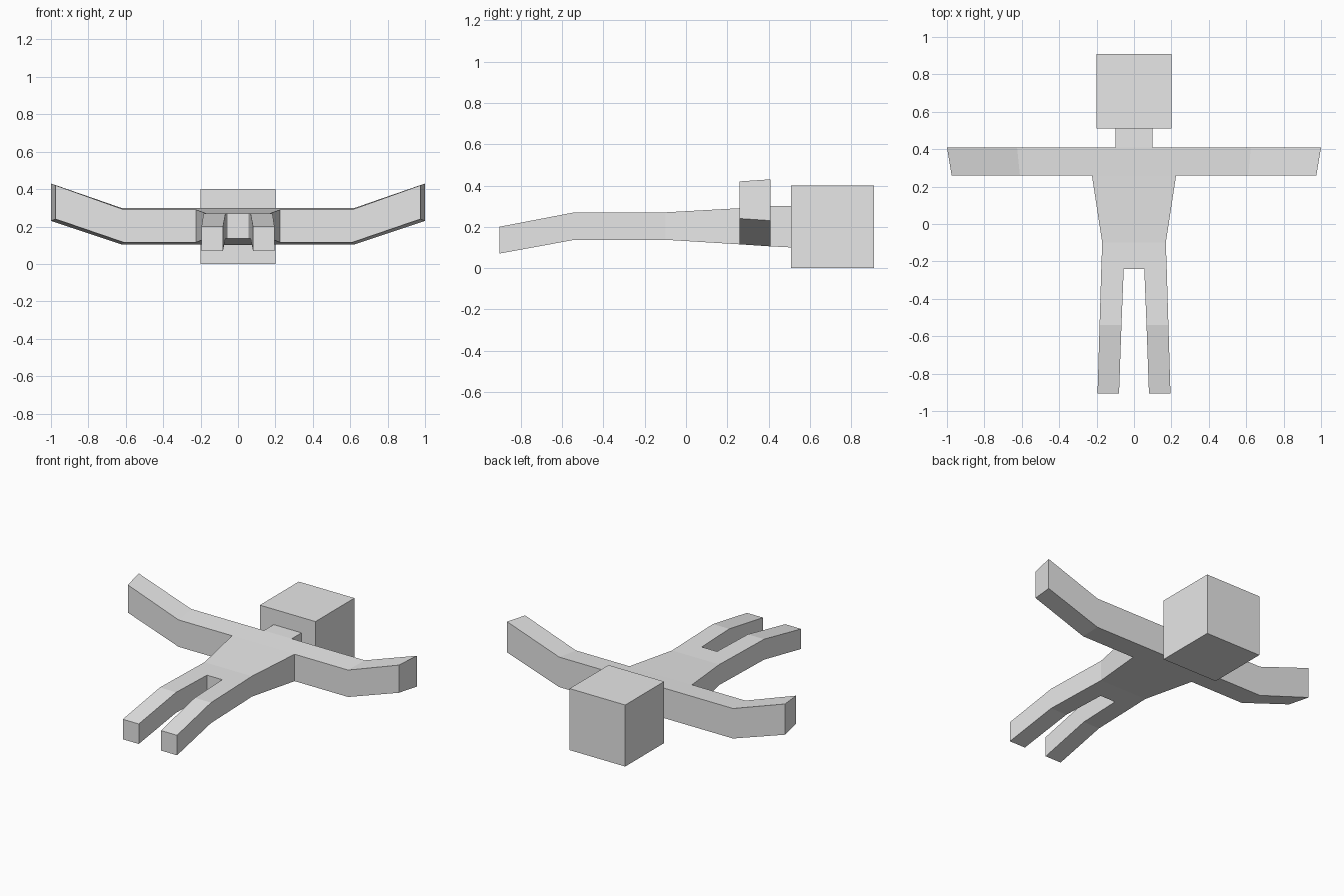
import bpy
import bmesh

cube = bpy.data.objects.get("Cube")
if cube:
    bpy.data.objects.remove(cube)

grey = bpy.data.materials.new("plain_grey")
grey.use_nodes = True
colour = (0.8, 0.8, 0.8, 1)
grey.diffuse_color = colour
grey.node_tree.nodes["Principled BSDF"].inputs["Base Color"].default_value = colour


def add_object(name, bm):
    bmesh.ops.recalc_face_normals(bm, faces=bm.faces)
    mesh = bpy.data.meshes.new(name)
    bm.to_mesh(mesh)
    bm.free()
    mesh.materials.append(grey)
    obj = bpy.data.objects.new(name, mesh)
    bpy.context.collection.objects.link(obj)
    return obj


# Plan of the left half: name -> x, y, underside z, top z
plan = {
    "neck_mid": (0, 0.51, 0.10, 0.30), "neck_side": (0.10, 0.51, 0.10, 0.30),
    "nape_mid": (0, 0.41, 0.105, 0.30), "nape_side": (0.10, 0.41, 0.105, 0.30),
    "shoulder": (0.225, 0.41, 0.105, 0.30),
    "elbow_back": (0.625, 0.41, 0.105, 0.30), "hand_back": (1.0, 0.41, 0.23, 0.43),
    "chest_mid": (0, 0.26, 0.115, 0.29), "armpit": (0.225, 0.26, 0.115, 0.29),
    "chest_side": (0.10, 0.26, 0.115, 0.29),
    "elbow_front": (0.61, 0.26, 0.115, 0.29), "hand_front": (0.975, 0.26, 0.24, 0.42),
    "waist_mid": (0, -0.10, 0.137, 0.27), "waist_in": (0.055, -0.10, 0.137, 0.27),
    "waist_side": (0.17, -0.10, 0.137, 0.27),
    "crotch_mid": (0, -0.24, 0.137, 0.27), "crotch_in": (0.055, -0.24, 0.137, 0.27),
    "hip": (0.175, -0.24, 0.137, 0.27),
    "knee_in": (0.067, -0.54, 0.137, 0.27), "knee_out": (0.184, -0.54, 0.137, 0.27),
    "foot_in": (0.08, -0.905, 0.07, 0.20), "foot_out": (0.195, -0.905, 0.07, 0.20),
}
panels = [
    "neck_mid neck_side nape_side nape_mid",
    "nape_mid nape_side chest_side chest_mid",
    "nape_side shoulder armpit chest_side",
    "shoulder elbow_back elbow_front armpit",
    "elbow_back hand_back hand_front elbow_front",
    "chest_mid chest_side waist_in waist_mid",
    "chest_side armpit waist_side waist_in",
    "waist_mid waist_in crotch_in crotch_mid",
    "waist_in waist_side hip crotch_in",
    "crotch_in hip knee_out knee_in",
    "knee_in knee_out foot_out foot_in",
]

# Body, neck, arms and legs: top and underside panels joined by side walls
bm = bmesh.new()
low = {n: bm.verts.new((x, y, zb)) for n, (x, y, zb, zt) in plan.items()}
top = {n: bm.verts.new((x, y, zt)) for n, (x, y, zb, zt) in plan.items()}
edge_use = {}
for panel in panels:
    names = panel.split()
    bm.faces.new([top[n] for n in names])
    bm.faces.new([low[n] for n in reversed(names)])
    for a, b in zip(names, names[1:] + names[:1]):
        edge_use.setdefault(frozenset((a, b)), []).append((a, b))
for uses in edge_use.values():
    a, b = uses[0]
    on_centre = plan[a][0] == 0 and plan[b][0] == 0
    if len(uses) == 1 and not on_centre:
        bm.faces.new((top[a], low[a], low[b], top[b]))

# Mirror the half inside the mesh so the normals come out consistent
half = bm.verts[:] + bm.edges[:] + bm.faces[:]
bmesh.ops.mirror(bm, geom=half, axis='X', merge_dist=0.001)
add_object("body", bm)

# Head
bm = bmesh.new()
bmesh.ops.create_cube(bm, size=1)
bmesh.ops.scale(bm, vec=(0.4, 0.4, 0.4), verts=bm.verts)
bmesh.ops.translate(bm, vec=(0, 0.71, 0.2), verts=bm.verts)
add_object("head", bm)
